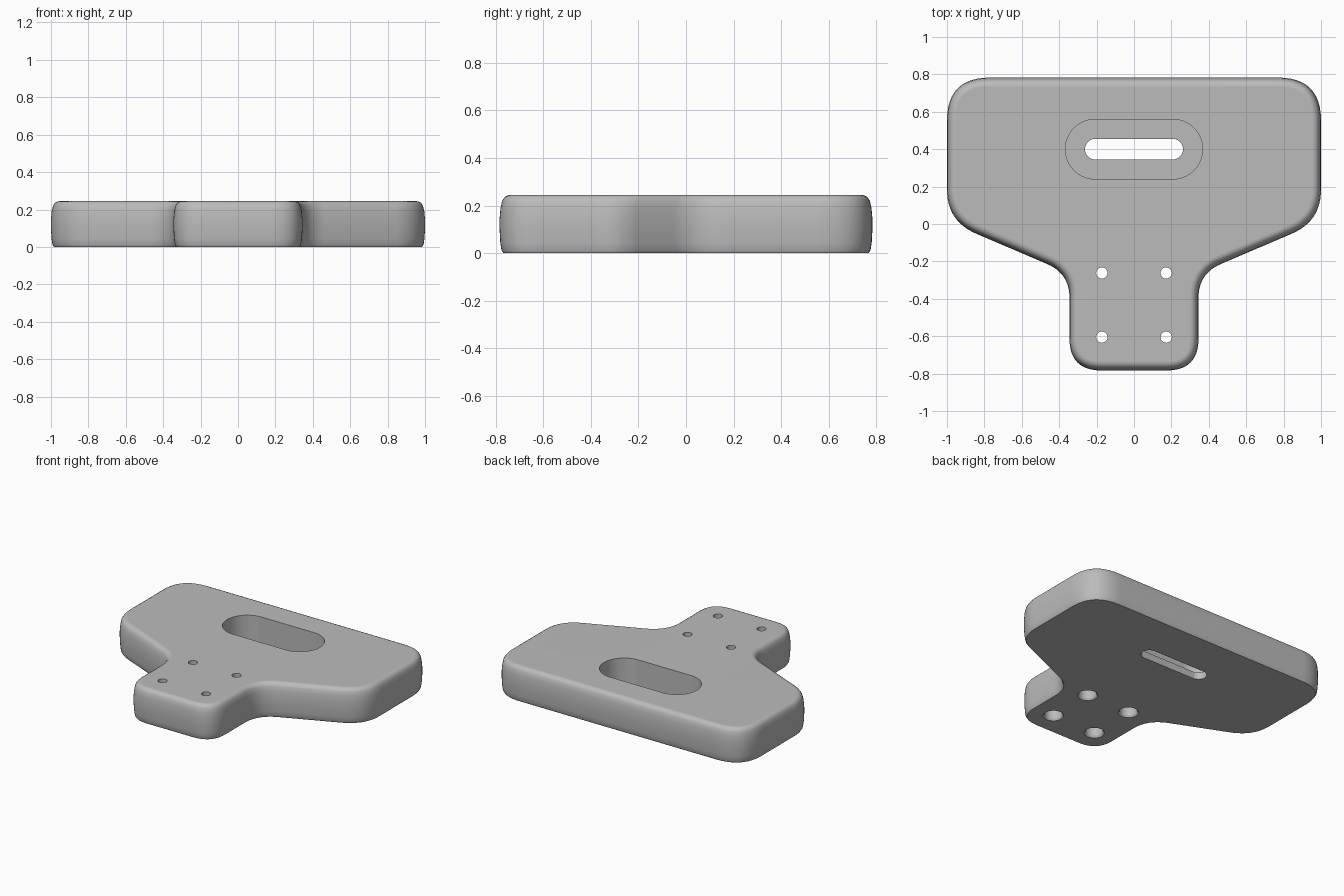
import bpy, bmesh, math
from mathutils import Vector

cube = bpy.data.objects.get("Cube")
if cube:
    bpy.data.objects.remove(cube, do_unlink=True)

grey = bpy.data.materials.new("plain grey")
grey.use_nodes = True
colour = (0.5, 0.5, 0.5, 1)
grey.diffuse_color = colour
grey.node_tree.nodes["Principled BSDF"].inputs["Base Color"].default_value = colour


def loft(name, rings):
    """Join equal-length rings of points into a closed solid."""
    bm = bmesh.new()
    loops = [[bm.verts.new(p) for p in ring] for ring in rings]
    for low, high in zip(loops, loops[1:]):
        for i in range(len(low)):
            j = (i + 1) % len(low)
            bm.faces.new((low[i], low[j], high[j], high[i]))
    bm.faces.new(loops[0][::-1])
    bm.faces.new(loops[-1])
    bmesh.ops.recalc_face_normals(bm, faces=bm.faces)
    mesh = bpy.data.meshes.new(name)
    bm.to_mesh(mesh)
    bm.free()
    mesh.materials.append(grey)
    obj = bpy.data.objects.new(name, mesh)
    bpy.context.collection.objects.link(obj)
    return obj


def pill(x, y, z, radius, half=0.0, n=48):
    """Ring shaped as a circle, or as a slot when half is above zero."""
    ring = []
    for i in range(n):
        a = (i + 0.5) * math.tau / n
        ring.append((x + radius * math.cos(a) + math.copysign(half, math.cos(a)),
                     y + radius * math.sin(a), z))
    return ring


def rounded(corners, steps=12):
    """Outline with each corner (x, y, rounding) softened by a curve."""
    out = []
    for i, (x, y, r) in enumerate(corners):
        c = Vector((x, y))
        before = Vector(corners[i - 1][:2]) - c
        after = Vector(corners[(i + 1) % len(corners)][:2]) - c
        p, q = c + before.normalized() * r, c + after.normalized() * r
        for k in range(steps + 1):
            t = k / steps
            out.append(p * (1 - t) ** 2 + c * 2 * t * (1 - t) + q * t * t)
    return out


def inset(outline, d, z):
    """Counter-clockwise outline moved inwards by d, at height z."""
    ring = []
    for i, p in enumerate(outline):
        a = (p - outline[i - 1]).normalized()
        b = (outline[(i + 1) % len(outline)] - p).normalized()
        t = (a + b).normalized()
        ring.append((p.x - t.y * d, p.y + t.x * d, z))
    return ring


# Plate body: wide back, tapering to a narrow front tab
right_half = [(0.345, -0.783, 0.17), (0.345, -0.265, 0.13),
              (1.0, 0.015, 0.17), (1.0, 0.783, 0.23)]
left_half = [(-x, y, r) for x, y, r in reversed(right_half)]
outline = rounded(right_half + left_half)
edge_profile = [(0.016, 0), (0.008, 0.012), (0.003, 0.045), (0, 0.1), (0, 0.145),
                (0.004, 0.19), (0.011, 0.22), (0.022, 0.236), (0.036, 0.243), (0.05, 0.245)]
plate = loft("mounting_plate", [inset(outline, d, z) for d, z in edge_profile])

# Slot with a deep wide recess from above
cutters = [loft("slot_cutter", [pill(0, 0.4, z, r, 0.207) for z, r in
                                [(-0.1, 0.055), (0.05, 0.055), (0.05, 0.16), (0.4, 0.16)]])]

# Four screw holes, counterbored from below
for x in (-0.172, 0.172):
    for y in (-0.262, -0.605):
        steps = [(-0.1, 0.066), (0, 0.066), (0.012, 0.058), (0.14, 0.058),
                 (0.14, 0.03), (0.4, 0.03)]
        cutters.append(loft("screw_hole_cutter", [pill(x, y, z, r) for z, r in steps]))

bpy.context.view_layer.objects.active = plate
for cutter in cutters:
    cutter.hide_render = True
    mod = plate.modifiers.new("cut", "BOOLEAN")
    mod.operation = "DIFFERENCE"
    mod.solver = "EXACT"
    mod.object = cutter
    bpy.ops.object.modifier_apply(modifier=mod.name)
    bpy.data.objects.remove(cutter, do_unlink=True)

# Smooth rounded edges with crisp hole rims
bpy.ops.object.select_all(action="DESELECT")
plate.select_set(True)
bpy.ops.object.shade_smooth_by_angle(angle=math.radians(32))
weighted = plate.modifiers.new("flat caps", "WEIGHTED_NORMAL")
weighted.keep_sharp = True
